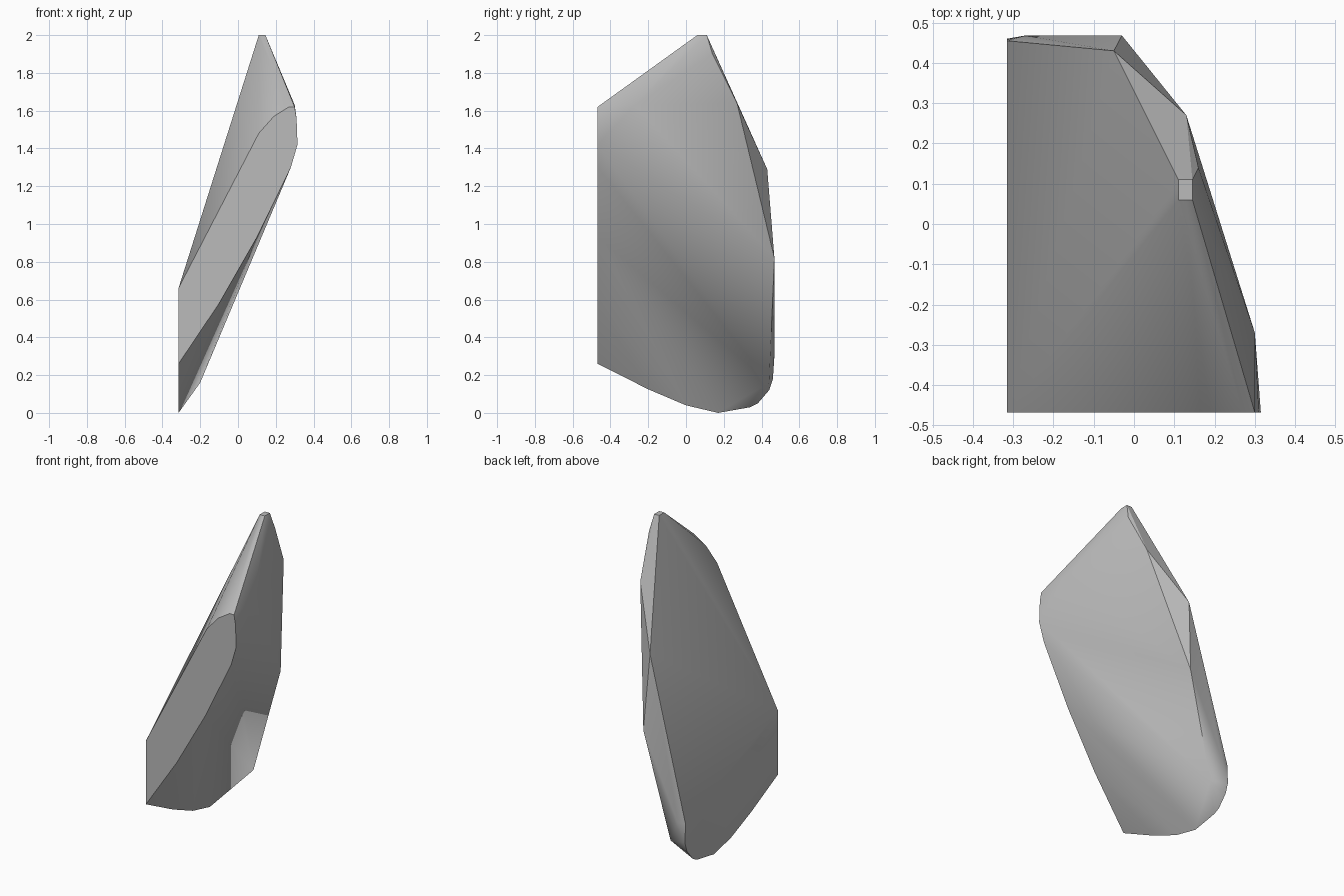
import bpy
import bmesh
from math import radians

default_cube = bpy.data.objects.get("Cube")
if default_cube is not None:
    bpy.data.objects.remove(default_cube, do_unlink=True)

LEFT_PLANE = -.315
FRONT_PLANE = -.468


def make_material(name, colour):
    """Create one flat colour material."""
    material = bpy.data.materials.new(name)
    material.use_nodes = True
    material.diffuse_color = colour
    shader = next(node for node in material.node_tree.nodes
                  if node.type == "BSDF_PRINCIPLED")
    shader.inputs["Base Color"].default_value = colour
    return material


def on_front_plane(profile):
    """Place an outline of x and z values on the flat front cut."""
    return [(x, FRONT_PLANE, z) for x, z in profile]


def on_side_plane(profile):
    """Place an outline of y and z values on the flat side cut."""
    return [(LEFT_PLANE, y, z) for y, z in profile]


def build_hull(name, corners, material, sharp_angle):
    """Wrap corner points in a chipped, convex solid."""
    mesh = bpy.data.meshes.new(name)
    bm = bmesh.new()
    for corner in corners:
        bm.verts.new(corner)
    hull = bmesh.ops.convex_hull(bm, input=list(bm.verts))
    inner = [item for item in hull["geom_interior"] + hull["geom_unused"]
             if isinstance(item, bmesh.types.BMVert)]
    bmesh.ops.delete(bm, geom=list(set(inner)), context="VERTS")
    bmesh.ops.dissolve_limit(bm, angle_limit=radians(1),
                             verts=list(bm.verts), edges=list(bm.edges))
    bmesh.ops.recalc_face_normals(bm, faces=list(bm.faces))
    bm.to_mesh(mesh)
    bm.free()
    mesh.materials.append(material)

    shard = bpy.data.objects.new(name, mesh)
    bpy.context.collection.objects.link(shard)
    bpy.ops.object.select_all(action="DESELECT")
    shard.select_set(True)
    bpy.context.view_layer.objects.active = shard
    bpy.ops.object.shade_smooth_by_angle(angle=sharp_angle)
    return shard


# Flat front cut, from the lower corner up and around
front_cut = on_front_plane([
    (LEFT_PLANE, .26), (LEFT_PLANE, .66), (.11, 1.48), (.19, 1.57),
    (.27, 1.62), (.3, 1.62), (.31, 1.56), (.315, 1.42), (.28, 1.3),
    (.1, .93), (-.1, .58),
])

# Rounded lower rim of the side cut
side_cut = on_side_plane([
    (-.2, .125), (0, .04), (.17, 0), (.34, .03), (.38, .05),
    (.44, .12), (.46, .18), (.455, .3), (.42, .26),
])

# Small blunt tip and the chipped shoulder beside it
tip = [(x, y, 2) for x in (.11, .145) for y in (.06, .11)]
shoulder = [(.16, .14, 1.9), (.13, .27, 1.64), (.3, -.27, 1.63)]

# Chipped back edge, from upper to lower
back_edge = [
    (-.05, .43, 1.29), (-.03, .468, .82), (-.09, .43, .57),
    (-.24, .445, .58), (-.27, .468, .3), (-.2, .44, .16),
]

stone = make_material("grey_stone", (.5, .5, .5, 1))
build_hull("stone_shard", front_cut + side_cut + tip + shoulder + back_edge,
           stone, radians(30))
